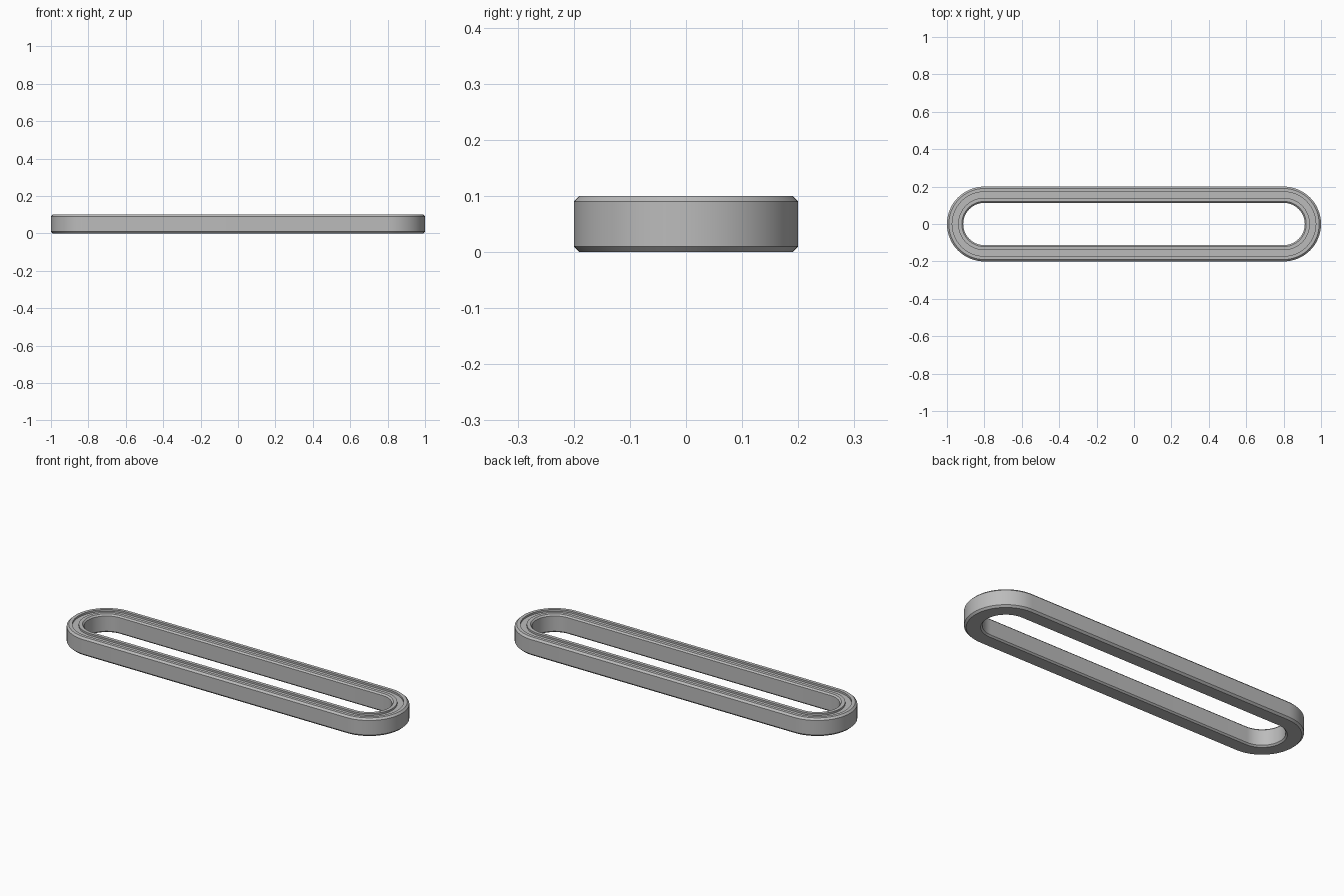
import bpy, bmesh, math

cube = bpy.data.objects.get("Cube")
if cube:
    bpy.data.objects.remove(cube, do_unlink=True)

HALF = 0.8       # half length of the straight bars
SEGMENTS = 32    # steps in each rounded end

grey = bpy.data.materials.new("plain grey")
grey.use_nodes = True
colour = (0.5, 0.5, 0.5, 1)
grey.diffuse_color = colour
grey.node_tree.nodes["Principled BSDF"].inputs["Base Color"].default_value = colour

# Cross-section as (radius, height): chamfered rim with a shallow groove on top
section = [
    (0.19, 0), (0.2, 0.01), (0.2, 0.09), (0.19, 0.1),
    (0.172, 0.1), (0.172, 0.09), (0.14, 0.09), (0.14, 0.1),
    (0.121, 0.1), (0.113, 0.092), (0.113, 0.008), (0.121, 0),
]

# Directions around the slot: right end, then left end
path = []
for side in (1, -1):
    for i in range(SEGMENTS + 1):
        angle = math.pi * (i / SEGMENTS - 0.5)
        path.append((side * HALF, side * math.cos(angle), side * math.sin(angle)))

# Sweep the cross-section round the slot
bm = bmesh.new()
rings = [[bm.verts.new((cx + dx * r, dy * r, z)) for r, z in section]
         for cx, dx, dy in path]
for k, ring in enumerate(rings):
    after = rings[(k + 1) % len(rings)]
    for j in range(len(section)):
        n = (j + 1) % len(section)
        bm.faces.new((ring[j], after[j], after[n], ring[n]))
bmesh.ops.recalc_face_normals(bm, faces=bm.faces)
mesh = bpy.data.meshes.new("slotted_ring")
bm.to_mesh(mesh)
bm.free()
mesh.materials.append(grey)
ring_object = bpy.data.objects.new("slotted_ring", mesh)
bpy.context.collection.objects.link(ring_object)

# Smooth round ends with crisp chamfers
bpy.ops.object.select_all(action="DESELECT")
ring_object.select_set(True)
bpy.context.view_layer.objects.active = ring_object
bpy.ops.object.shade_smooth_by_angle(angle=math.radians(30))
